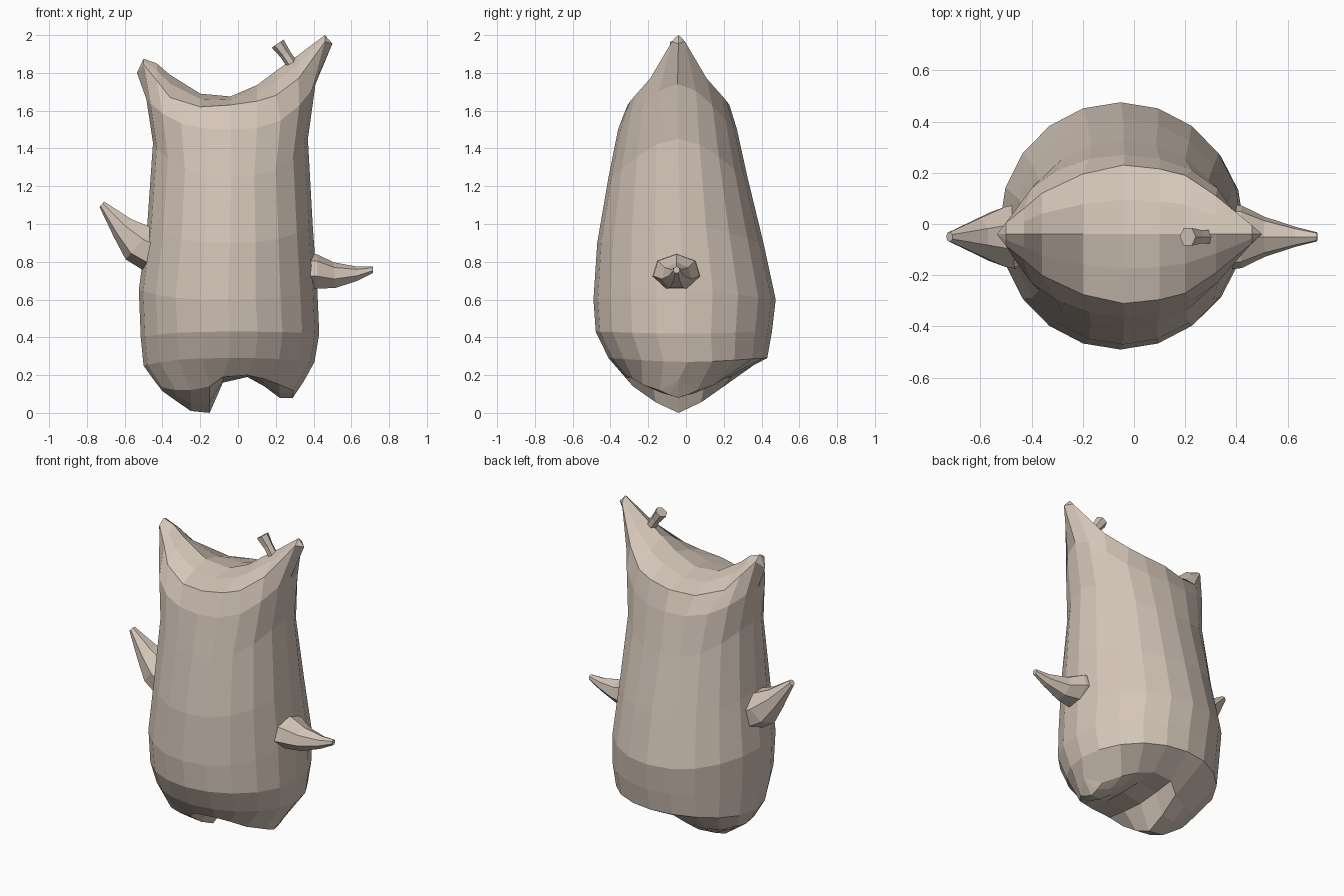
import bpy, bmesh, math
from mathutils import Vector

if "Cube" in bpy.data.objects:
    bpy.data.objects.remove(bpy.data.objects["Cube"])

mat = bpy.data.materials.new("clay")
mat.diffuse_color = (0.66, 0.56, 0.48, 1)
mat.use_nodes = True
mat.node_tree.nodes["Principled BSDF"].inputs["Base Color"].default_value = mat.diffuse_color
CY = -0.04   # depth of the ear and foot ridges
H = 10       # columns across half of a ring


def finish(bm, name):
    bmesh.ops.remove_doubles(bm, verts=bm.verts, dist=0.0005)
    bmesh.ops.recalc_face_normals(bm, faces=bm.faces)
    me = bpy.data.meshes.new(name)
    bm.to_mesh(me)
    bm.free()
    me.materials.append(mat)
    ob = bpy.data.objects.new(name, me)
    bpy.context.collection.objects.link(ob)
    return ob


def add_quad(bm, pts):
    out = []
    for p in pts:
        if all((Vector(p) - Vector(q)).length > 0.0005 for q in out):
            out.append(p)
    if len(out) > 2:
        bm.faces.new([bm.verts.new(p) for p in out])


def skin(bm, rows, closed):
    for a, b in zip(rows, rows[1:]):
        n = len(a)
        for i in range(n if closed else n - 1):
            j = (i + 1) % n
            add_quad(bm, (a[i], a[j], b[j], b[i]))


def body_ring(zl, zm, zr, xl, xr, yf, yb):
    pts = []
    for k in range(2 * H):
        a = math.pi * k / H
        c, s = -math.cos(a), -math.sin(a)
        x = (xl + xr) / 2 + (xr - xl) / 2 * c
        y = (yf + yb) / 2 + (yb - yf) / 2 * s
        z = zm + ((zr if c > 0 else zl) - zm) * abs(c) ** 3
        pts.append((x, y, z))
    return pts


def rim_ring(cols):
    front = [(x, CY - w, z) for x, z, w, r in cols]
    back = [(x, CY + w, z) for x, z, w, r in cols[-2:0:-1]]
    return front + back


def rim_cap(bm, cols):
    rows = []
    for x, z, w, r in cols:
        m = z + (r - z) * 0.6
        rows.append([(x, CY - w, z), (x, CY - w / 2, m), (x, CY, r),
                     (x, CY + w / 2, m), (x, CY + w, z)])
    skin(bm, rows, False)


# Body: underside with two feet, side rings, and a saddle top with two ears
# columns are (x, rim height, half depth, ridge height)
feet = [(-.45, .18, 0, .18), (-.40, .135, .09, .115), (-.33, .12, .17, .065),
        (-.25, .12, .20, .01), (-.15, .14, .24, 0), (-.08, .19, .28, .16),
        (.05, .20, .28, .19), (.14, .18, .24, .14), (.22, .15, .19, .08),
        (.29, .12, .10, .08), (.35, .17, 0, .17)]
ears = [(-.535, 1.80, 0, 1.80), (-.50, 1.845, .045, 1.875), (-.43, 1.76, .10, 1.85),
        (-.36, 1.67, .16, 1.79), (-.20, 1.62, .235, 1.69), (-.04, 1.63, .27, 1.675),
        (.10, 1.65, .255, 1.735), (.20, 1.68, .23, 1.81), (.32, 1.77, .15, 1.895),
        (.46, 1.965, .035, 2.0), (.50, 1.955, 0, 1.955)]
sides = [(.25, .29, .27, -.50, .405, -.41, .43),
         (.40, .43, .42, -.515, .43, -.478, .455),
         (.65, .60, .65, -.525, .42, -.49, .475),
         (1.0, .90, 1.0, -.48, .395, -.47, .41),
         (1.43, 1.25, 1.45, -.45, .37, -.41, .325),
         (1.66, 1.50, 1.74, -.485, .41, -.36, .27)]
bm = bmesh.new()
skin(bm, [rim_ring(feet)] + [body_ring(*s) for s in sides] + [rim_ring(ears)], True)
rim_cap(bm, feet)
rim_cap(bm, ears)
finish(bm, "body")


def tube(name, sections, n):
    # sections are (x, z, half depth, half height), lofted in the xz plane
    bm = bmesh.new()
    d = Vector((sections[-1][0] - sections[0][0], 0, sections[-1][1] - sections[0][1])).normalized()
    up = Vector((-d.z, 0, d.x))
    rows = []
    for x, z, ry, rz in sections:
        rows.append([Vector((x, CY - 0.01, z)) + up * rz * math.cos(2 * math.pi * k / n)
                     + Vector((0, ry * math.sin(2 * math.pi * k / n), 0)) for k in range(n)])
    skin(bm, rows, True)
    for r in (rows[0], rows[-1]):
        bm.faces.new([bm.verts.new(p) for p in r])
    finish(bm, name)


# Arms and the small stub on the taller ear
tube("right_arm", [(.34, .745, .135, .10), (.42, .745, .125, .095), (.51, .725, .08, .072),
                   (.63, .735, .04, .04), (.715, .757, .018, .018)], 7)
tube("left_arm", [(-.42, .85, .14, .125), (-.52, .90, .12, .115), (-.61, .98, .075, .07),
                  (-.72, 1.105, .02, .02)], 7)
tube("ear_stub", [(.29, 1.84, .03, .03), (.25, 1.90, .03, .03), (.21, 1.955, .04, .038)], 6)
